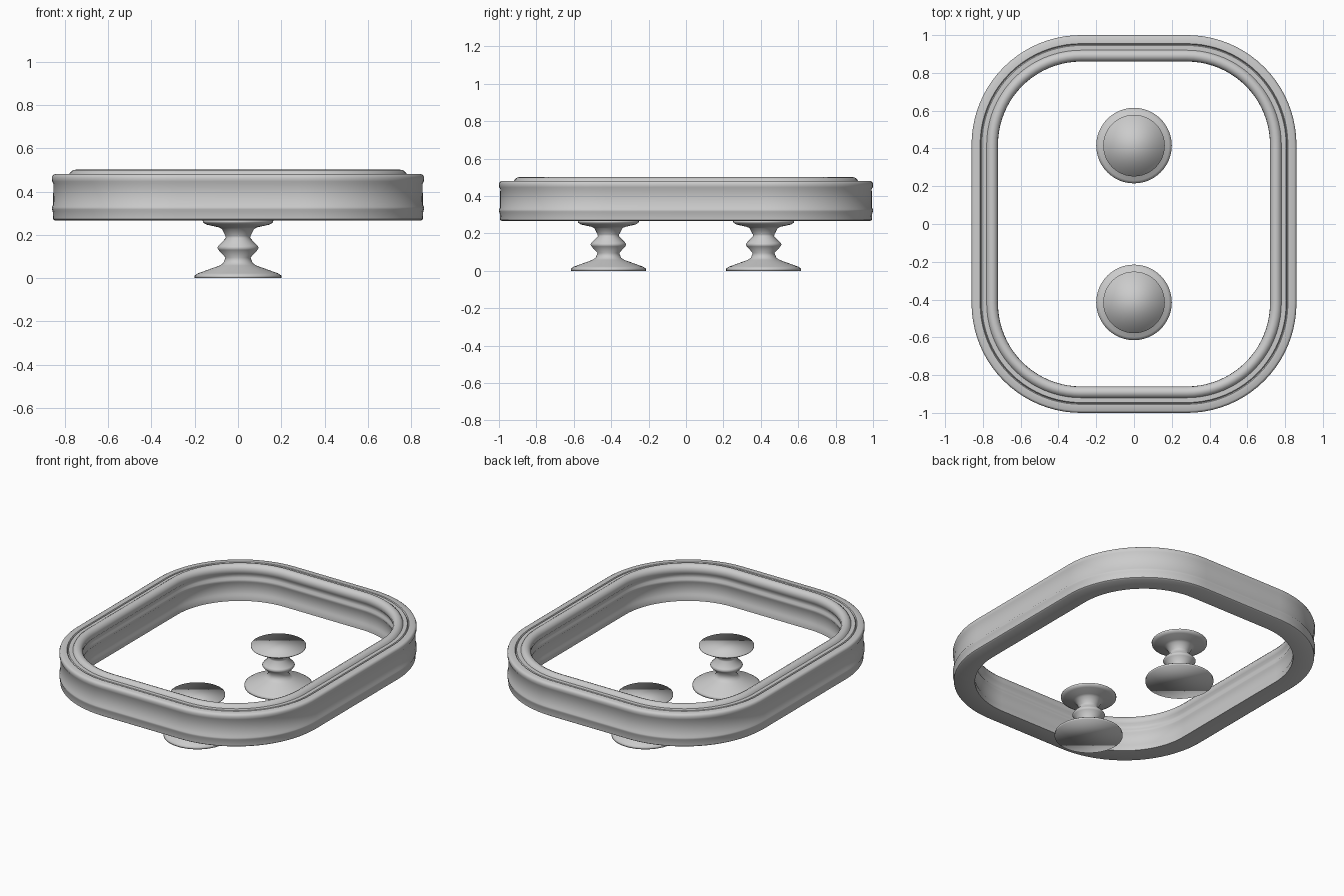
import bpy, bmesh
from math import sin, cos, pi, tau, radians

cube = bpy.data.objects.get("Cube")
if cube:
    bpy.data.objects.remove(cube, do_unlink=True)

grey = bpy.data.materials.new("plain grey")
grey.use_nodes = True
grey.diffuse_color = (0.6, 0.6, 0.6, 1)
grey.node_tree.nodes["Principled BSDF"].inputs["Base Color"].default_value = grey.diffuse_color


def loft(name, loops, closed, smooth_angle):
    """Skin a list of equal point loops; either close them into a ring or cap the ends."""
    bm = bmesh.new()
    rows = [[bm.verts.new(p) for p in loop] for loop in loops]
    pairs = list(zip(rows, rows[1:]))
    if closed:
        pairs.append((rows[-1], rows[0]))
    else:
        bm.faces.new(rows[0])
        bm.faces.new(rows[-1])
    for a, b in pairs:
        for i in range(len(a)):
            j = (i + 1) % len(a)
            bm.faces.new((a[i], a[j], b[j], b[i]))
    bmesh.ops.recalc_face_normals(bm, faces=bm.faces)
    mesh = bpy.data.meshes.new(name)
    bm.to_mesh(mesh)
    bm.free()
    mesh.materials.append(grey)
    obj = bpy.data.objects.new(name, mesh)
    bpy.context.collection.objects.link(obj)
    bpy.ops.object.select_all(action='DESELECT')
    obj.select_set(True)
    bpy.context.view_layer.objects.active = obj
    bpy.ops.object.shade_smooth_by_angle(angle=radians(smooth_angle))
    return obj


def rounded_rectangle(inset, z, steps=20):
    """Rounded rectangle outline, inset from the outer edge of the frame."""
    radius = 0.58 - inset
    points = []
    for corner, (sx, sy) in enumerate([(1, 1), (-1, 1), (-1, -1), (1, -1)]):
        for i in range(steps + 1):
            a = (corner + i / steps) * pi / 2
            points.append((sx * 0.28 + radius * cos(a), sy * 0.42 + radius * sin(a), z))
    return points


# Moulded frame: (inset, height) section, up the outside and down the inside
frame_profile = [
    (0.015, 0.266), (0.006, 0.272), (0.004, 0.31), (0, 0.318), (0, 0.328), (0.006, 0.337),
    (0.007, 0.437), (0.001, 0.447), (0, 0.465), (0.004, 0.475), (0.012, 0.48),
    (0.045, 0.48), (0.05, 0.472), (0.055, 0.48), (0.08, 0.48),
    (0.086, 0.49), (0.098, 0.499), (0.113, 0.501), (0.128, 0.494), (0.138, 0.48),
    (0.14, 0.465), (0.136, 0.447), (0.126, 0.435), (0.126, 0.415), (0.132, 0.405),
    (0.132, 0.39), (0.125, 0.38), (0.125, 0.31), (0.13, 0.3), (0.13, 0.266)]
loft("frame", [rounded_rectangle(d, z) for d, z in frame_profile], True, 40)

# Turned pedestals: (radius, height) section
pedestal_profile = [
    (0.2, 0), (0.2, 0.012), (0.185, 0.022), (0.085, 0.058), (0.068, 0.07), (0.058, 0.095),
    (0.09, 0.13), (0.096, 0.14), (0.09, 0.15), (0.056, 0.185), (0.058, 0.195),
    (0.075, 0.228), (0.09, 0.235), (0.145, 0.247), (0.162, 0.257), (0.163, 0.266)]
for label, y in (("front", -0.415), ("back", 0.415)):
    loops = [[(r * cos(tau * i / 48), y + r * sin(tau * i / 48), z) for i in range(48)]
             for r, z in pedestal_profile]
    loft(label + "_pedestal", loops, False, 180)
